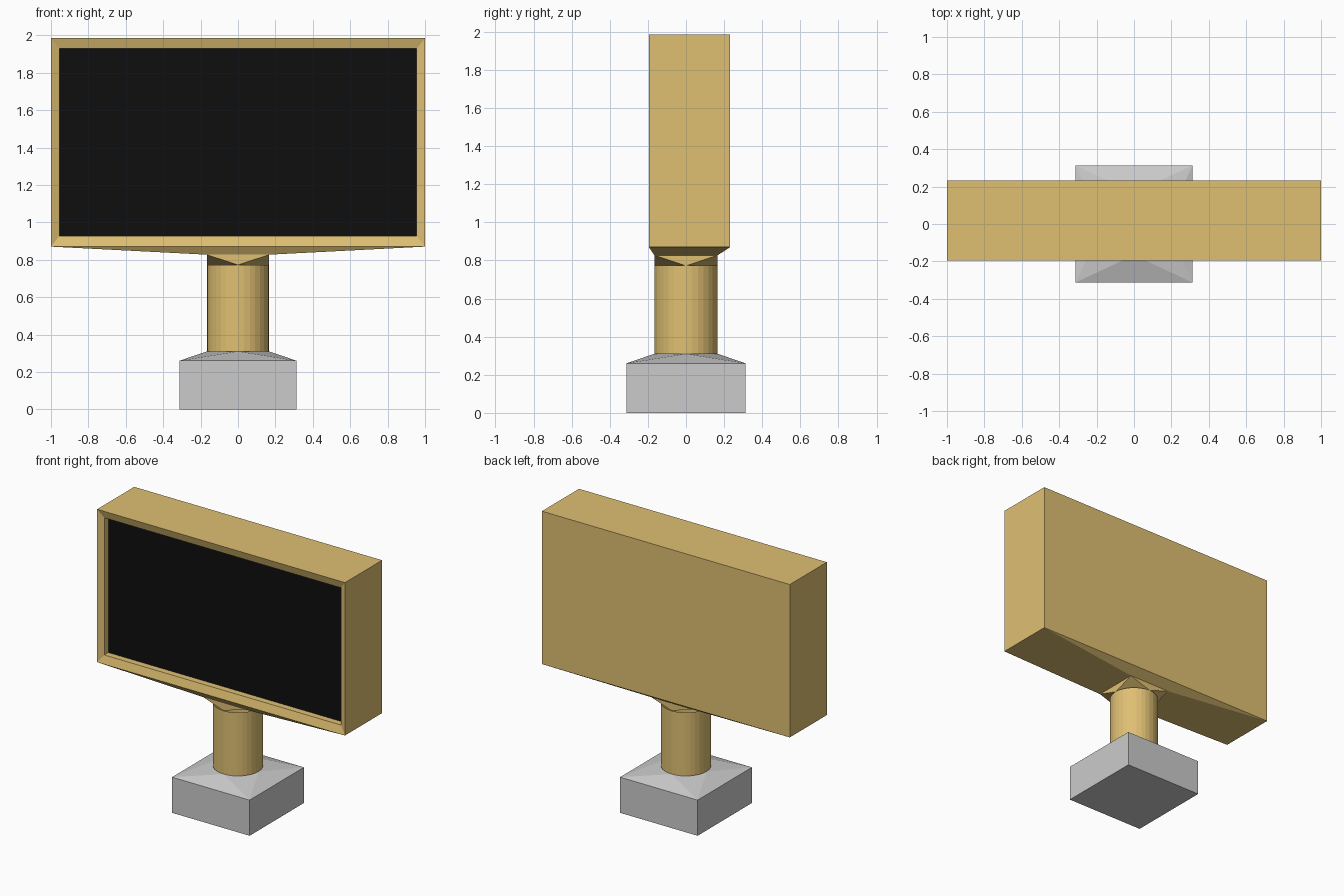
import bpy, bmesh, math

if "Cube" in bpy.data.objects:
    bpy.data.objects.remove(bpy.data.objects["Cube"])

SEG = 32      # sides of the round post
R = 0.166     # post radius


def material(name, rgb):
    m = bpy.data.materials.new(name)
    m.diffuse_color = (*rgb, 1)
    m.use_nodes = True
    m.node_tree.nodes["Principled BSDF"].inputs["Base Color"].default_value = m.diffuse_color
    return m


def finish(name, bm, mat=None):
    bmesh.ops.recalc_face_normals(bm, faces=bm.faces)
    me = bpy.data.meshes.new(name)
    bm.to_mesh(me)
    bm.free()
    ob = bpy.data.objects.new(name, me)
    bpy.context.collection.objects.link(ob)
    if mat:
        me.materials.append(mat)
    return ob


def rect(bm, x, y0, y1, z):
    # corners in order: +x+y, -x+y, -x-y, +x-y
    return [bm.verts.new(p) for p in ((x, y1, z), (-x, y1, z), (-x, y0, z), (x, y0, z))]


def upright(bm, x, y, z0, z1):
    return [bm.verts.new(p) for p in ((x, y, z1), (-x, y, z1), (-x, y, z0), (x, y, z0))]


def circle(bm, z, n=SEG):
    return [bm.verts.new((R * math.cos(a), R * math.sin(a), z))
            for a in (2 * math.pi * i / n for i in range(n))]


def bridge(bm, a, b):
    n = len(a)
    for i in range(n):
        j = (i + 1) % n
        bm.faces.new((a[i], a[j], b[j], b[i]))


def square_to_diamond(bm, corners, tips):
    # eight flat triangles joining a square to a square turned by 45 degrees
    for k in range(4):
        j = (k + 1) % 4
        bm.faces.new((corners[k], tips[k], tips[j]))
        bm.faces.new((corners[k], tips[j], corners[j]))


gold = material("gold_paint", (0.739, 0.523, 0.171))
black = material("black_screen", (0.0045, 0.0045, 0.0045))

# Foot: square block with a faceted top leading to the post
bm = bmesh.new()
low = rect(bm, 0.313, -0.313, 0.313, 0)
top = rect(bm, 0.313, -0.313, 0.313, 0.26)
bm.faces.new(low)
bridge(bm, low, top)
square_to_diamond(bm, top, circle(bm, 0.31, 4))
finish("foot", bm)

# Post: open tube between foot and head
bm = bmesh.new()
bridge(bm, circle(bm, 0.31), circle(bm, 0.772))
finish("post", bm, gold)

# Head: box with tapered underside, sloped bezel and shallow recess
Y0, Y1, Z0, Z1 = -0.195, 0.232, 0.87, 1.985
bm = bmesh.new()
back = upright(bm, 1, Y1, Z0, Z1)
front = upright(bm, 1, Y0, Z0, Z1)
bm.faces.new(back)
for i in (0, 1, 3):                      # top and two sides
    j = (i + 1) % 4
    bm.faces.new((back[i], back[j], front[j], front[i]))
lip = upright(bm, 0.955, Y0 + 0.018, 0.927, 1.928)
inner = upright(bm, 0.955, Y0 + 0.065, 0.927, 1.928)
bridge(bm, front, lip)
bridge(bm, lip, inner)
collar = rect(bm, R, -R, R, 0.827)
bridge(bm, [back[3], back[2], front[2], front[3]], collar)
square_to_diamond(bm, collar, circle(bm, 0.772, 4))
finish("head", bm, gold)

# Screen panel at the bottom of the recess
bm = bmesh.new()
bm.faces.new(upright(bm, 0.955, Y0 + 0.065, 0.927, 1.928))
screen = finish("screen", bm, black)
if screen.data.polygons[0].normal.y > 0:
    screen.data.flip_normals()
